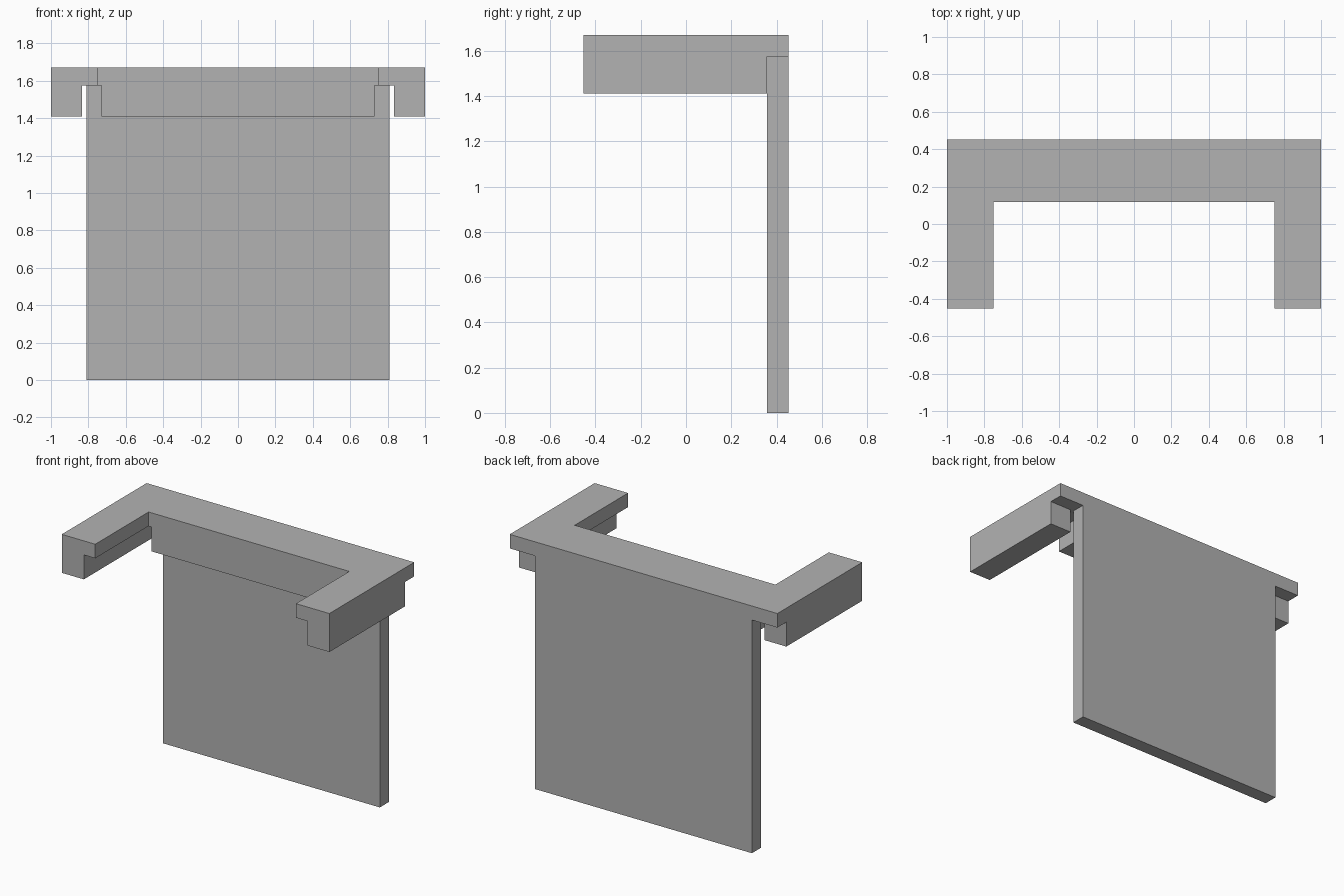
import bpy
import bmesh

cube = bpy.data.objects.get("Cube")
if cube:
    bpy.data.objects.remove(cube, do_unlink=True)

# Single flat colour
grey = bpy.data.materials.new("mid grey")
grey.use_nodes = True
colour = (0.448, 0.448, 0.448, 1)
grey.diffuse_color = colour
grey.node_tree.nodes["Principled BSDF"].inputs["Base Color"].default_value = colour


def prism(name, outline, bottom, top):
    """Extrude a plan outline upwards between two heights."""
    bm = bmesh.new()
    base = bm.faces.new([bm.verts.new((x, y, bottom)) for x, y in outline])
    result = bmesh.ops.extrude_face_region(bm, geom=[base], use_keep_orig=True)
    raised = [v for v in result["geom"] if isinstance(v, bmesh.types.BMVert)]
    bmesh.ops.translate(bm, verts=raised, vec=(0, 0, top - bottom))
    bmesh.ops.recalc_face_normals(bm, faces=bm.faces)
    mesh = bpy.data.meshes.new(name)
    bm.to_mesh(mesh)
    bm.free()
    mesh.materials.append(grey)
    obj = bpy.data.objects.new(name, mesh)
    bpy.context.collection.objects.link(obj)
    return obj


def box(name, x0, x1, y0, y1, z0, z1):
    return prism(name, [(x0, y0), (x1, y0), (x1, y1), (x0, y1)], z0, z1)


front, back = -0.453, 0.453
inner = 0.117          # front edge of the cross piece
panel_front = 0.357
rail_bottom, slab_bottom, top = 1.41, 1.575, 1.67

# U-shaped top slab
prism("top_slab", [(-1, front), (-0.75, front), (-0.75, inner), (0.75, inner),
                   (0.75, front), (1, front), (1, back), (-1, back)],
      slab_bottom, top)

# Upright panel at the back
box("back_panel", -0.81, 0.81, panel_front, back, 0, slab_bottom)

# Beam under the cross piece, flush with its front edge
box("cross_beam", -0.73, 0.73, inner, panel_front, rail_bottom, slab_bottom)

# Rails under the outer edges of the arms
for side, sign in (("left", 1), ("right", -1)):
    x0, x1 = sorted((sign * 0.835, sign))
    box(side + "_rail", x0, x1, front, panel_front, rail_bottom, slab_bottom)
